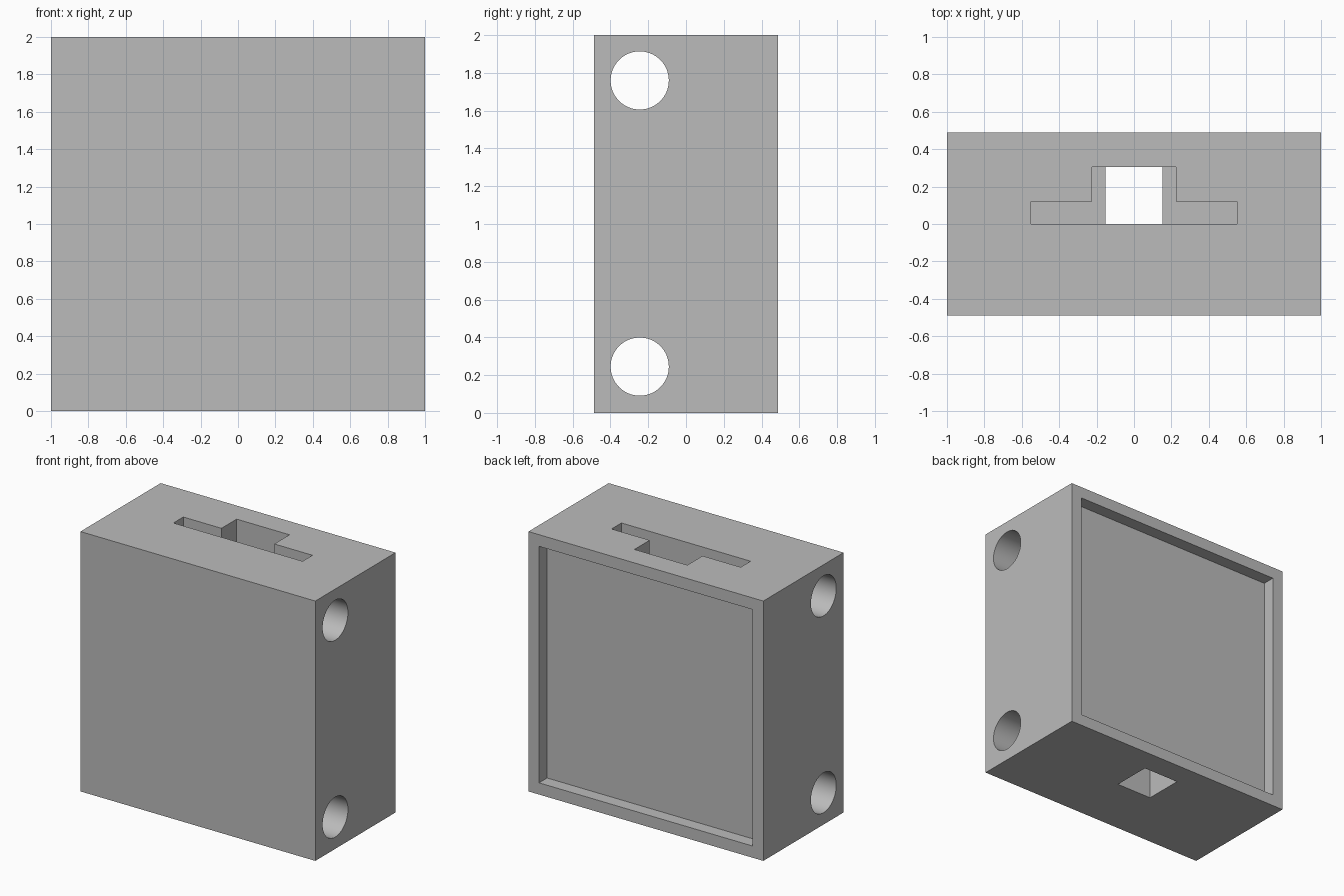
import bpy, bmesh, math
from mathutils import Matrix

if "Cube" in bpy.data.objects:
    bpy.data.objects.remove(bpy.data.objects["Cube"])

grey = bpy.data.materials.new("plain grey")
grey.diffuse_color = (0.5, 0.5, 0.5, 1)
grey.use_nodes = True
grey.node_tree.nodes["Principled BSDF"].inputs["Base Color"].default_value = grey.diffuse_color


def add_object(name, bm):
    bmesh.ops.recalc_face_normals(bm, faces=bm.faces)
    mesh = bpy.data.meshes.new(name)
    bm.to_mesh(mesh)
    bm.free()
    mesh.materials.append(grey)
    ob = bpy.data.objects.new(name, mesh)
    bpy.context.collection.objects.link(ob)
    return ob


def prism(name, outline, z0, z1):
    """Extrude an XY outline from z0 to z1."""
    bm = bmesh.new()
    face = bm.faces.new([bm.verts.new((x, y, z0)) for x, y in outline])
    ext = bmesh.ops.extrude_face_region(bm, geom=[face])
    verts = [v for v in ext["geom"] if isinstance(v, bmesh.types.BMVert)]
    bmesh.ops.translate(bm, vec=(0, 0, z1 - z0), verts=verts)
    return add_object(name, bm)


def box(name, x, y0, y1, z0, z1):
    return prism(name, [(-x, y0), (x, y0), (x, y1), (-x, y1)], z0, z1)


def side_hole(name, y, z, r):
    bm = bmesh.new()
    bmesh.ops.create_cone(bm, cap_ends=True, segments=64, radius1=r, radius2=r, depth=2.4,
                          matrix=Matrix.Translation((0, y, z)) @ Matrix.Rotation(math.pi / 2, 4, 'Y'))
    return add_object(name, bm)


# Main block
D = 0.488
block = box("block", 1, -D, D, 0, 2)

# Cutters: rear recess, T-shaped top pocket, square shaft, two cross holes
half = [(0.55, 0), (0.55, 0.12), (0.225, 0.12), (0.225, 0.305)]
tee = half + [(-x, y) for x, y in reversed(half)]
cutters = [
    box("rear_recess_cutter", 0.91, D - 0.098, D + 0.1, 0.09, 1.91),
    prism("top_pocket_cutter", tee, 1.0, 2.1),
    box("shaft_cutter", 0.152, 0, 0.305, -0.1, 1.1),
    side_hole("lower_hole_cutter", -0.245, 0.245, 0.154),
    side_hole("upper_hole_cutter", -0.245, 1.76, 0.154),
]
bpy.context.view_layer.objects.active = block
block.select_set(True)
for c in cutters:
    mod = block.modifiers.new(c.name, 'BOOLEAN')
    mod.object = c
    mod.operation = 'DIFFERENCE'
    mod.solver = 'EXACT'
    bpy.ops.object.modifier_apply(modifier=mod.name)
    bpy.data.objects.remove(c)

# Smooth hole walls, crisp edges elsewhere
bpy.ops.object.shade_smooth_by_angle(angle=math.radians(30))
